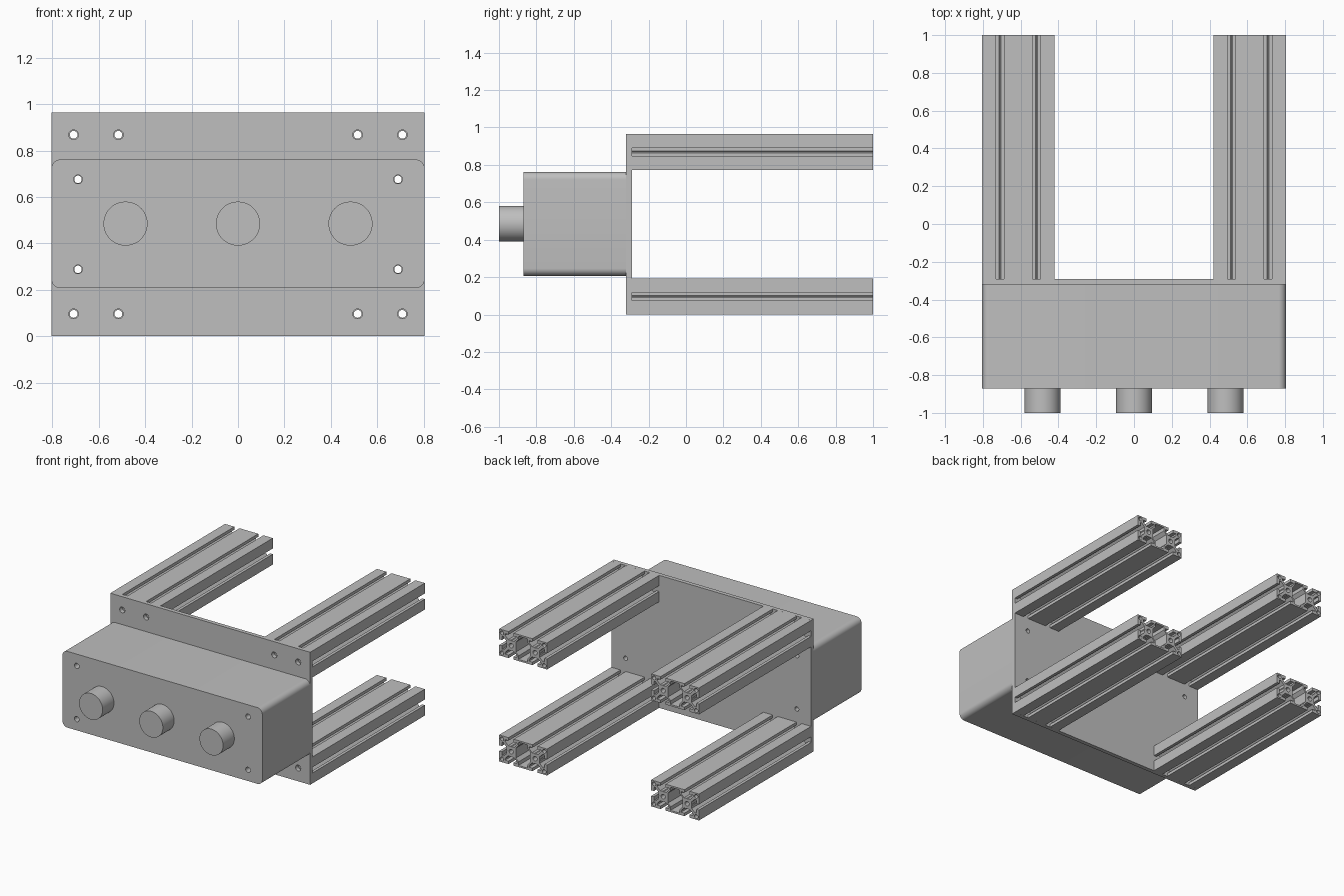
import bpy, bmesh, math
from mathutils import Vector

cube = bpy.data.objects.get("Cube")
if cube:
    bpy.data.objects.remove(cube, do_unlink=True)

# Single grey finish
grey = bpy.data.materials.new("satin_grey")
grey.use_nodes = True
grey.diffuse_color = (0.52, 0.52, 0.52, 1)
grey.node_tree.nodes["Principled BSDF"].inputs["Base Color"].default_value = grey.diffuse_color


def circle(x, z, r, n=32):
    return [(x + r * math.cos(math.tau * i / n), z + r * math.sin(math.tau * i / n))
            for i in range(n)]


def rounded_rect(x0, z0, x1, z1, r, n=8):
    corners = [(x1 - r, z1 - r), (x0 + r, z1 - r), (x0 + r, z0 + r), (x1 - r, z0 + r)]
    return [(cx + r * math.cos(math.pi / 2 * (k + i / n)), cz + r * math.sin(math.pi / 2 * (k + i / n)))
            for k, (cx, cz) in enumerate(corners) for i in range(n + 1)]


def extrude(name, loops, y0, y1):
    """Extrude an outline with hole loops, drawn in x and z, from y0 to y1."""
    curve = bpy.data.curves.new(name, "CURVE")
    curve.dimensions = "2D"
    curve.fill_mode = "BOTH"
    curve.extrude = (y1 - y0) / 2
    for loop in loops:
        spline = curve.splines.new("POLY")
        spline.points.add(len(loop) - 1)
        for point, (x, z) in zip(spline.points, loop):
            point.co = (x, z, 0, 1)
        spline.use_cyclic_u = True
    helper = bpy.data.objects.new(name + "_outline", curve)
    bpy.context.collection.objects.link(helper)
    graph = bpy.context.evaluated_depsgraph_get()
    mesh = bpy.data.meshes.new_from_object(helper.evaluated_get(graph))
    bpy.data.objects.remove(helper, do_unlink=True)

    # Weld the caps to the walls and stand the profile up
    bm = bmesh.new()
    bm.from_mesh(mesh)
    bmesh.ops.remove_doubles(bm, verts=bm.verts, dist=0.00005)
    for v in bm.verts:
        v.co = (v.co.x, (y0 + y1) / 2 - v.co.z, v.co.y)
    bmesh.ops.recalc_face_normals(bm, faces=bm.faces)
    bm.to_mesh(mesh)
    bm.free()
    mesh.materials.clear()
    mesh.materials.append(grey)
    obj = bpy.data.objects.new(name, mesh)
    bpy.context.collection.objects.link(obj)
    bpy.ops.object.select_all(action="DESELECT")
    obj.select_set(True)
    bpy.context.view_layer.objects.active = obj
    bpy.ops.object.shade_smooth_by_angle(angle=math.radians(30))
    return obj


def slot(cx, cz, tx, tz):
    """T-slot entered from the wall at (cx, cz), walking along (tx, tz)."""
    half = [(-4.3, 0), (-4.3, 4.5), (-10, 4.5), (-10, 7), (-5, 12.25), (-1, 12.25)]
    path = half + [(0, 13)] + [(-u, d) for u, d in reversed(half)]
    return [(cx + tx * u - tz * d, cz + tz * u + tx * d) for u, d in path]


def rail_loops(x, z):
    """Double T-slot rail section, laid out on a forty-unit module."""
    outer = ([(-40, -20)] + slot(-20, -20, 1, 0) + slot(20, -20, 1, 0)
             + [(40, -20)] + slot(40, 0, 0, 1)
             + [(40, 20)] + slot(20, 20, -1, 0) + slot(-20, 20, -1, 0)
             + [(-40, 20)] + slot(-40, 0, 0, -1))
    side = [(12, -7.5), (12, 7.5), (7.5, 12), (7.5, 17.5)]
    chamber = side + [(-a, b) for a, b in reversed(side)]
    chamber += [(-7.5, -17.5), (-7.5, -12), (-12, -7.5)][::-1][1:]
    chamber += [(7.5, -17.5), (7.5, -12)]
    loops = [outer, chamber]
    loops += [circle(s * 20, 0, 3.5, 24) for s in (-1, 1)]
    loops += [circle(s * 35.3, t * 15.3, 3, 16) for s in (-1, 1) for t in (-1, 1)]
    k = 0.1927 / 40
    return [[(x + a * k, z + b * k) for a, b in loop] for loop in loops]


W, H, MID = 0.805, 0.965, 0.4825
ROW = 0.0965                      # rail centre height above the base
RAIL_X = W - 0.1927               # rail centre offset
SIDES = (-1, 1)

# Mounting plate with bolt holes
rail_holes = [circle(s * (RAIL_X + c * ROW), MID + t * (MID - ROW), 0.021)
              for s in SIDES for c in SIDES for t in SIDES]
cover_spots = [(s * 0.69, MID + t * 0.194) for s in SIDES for t in SIDES]
outline = [(-W, 0), (W, 0), (W, H), (-W, H)]
extrude("mounting_plate", [outline] + rail_holes + [circle(x, z, 0.016) for x, z in cover_spots],
        -0.32, -0.29)

# Control housing with rounded long edges
extrude("control_housing", [rounded_rect(-W, 0.207, W, 0.762, 0.04)]
        + [circle(x, z, 0.019) for x, z in cover_spots], -0.87, -0.32)

# Knobs
for label, x in (("right", -0.485), ("middle", 0), ("left", 0.485)):
    extrude(label + "_knob", [circle(x, MID + 0.003, 0.095, 48)], -1, -0.87)

# Four slotted rails
for side, s in (("right", -1), ("left", 1)):
    for level, z in (("lower", ROW), ("upper", H - ROW)):
        extrude(f"{level}_{side}_rail", rail_loops(s * RAIL_X, z), -0.29, 1)
